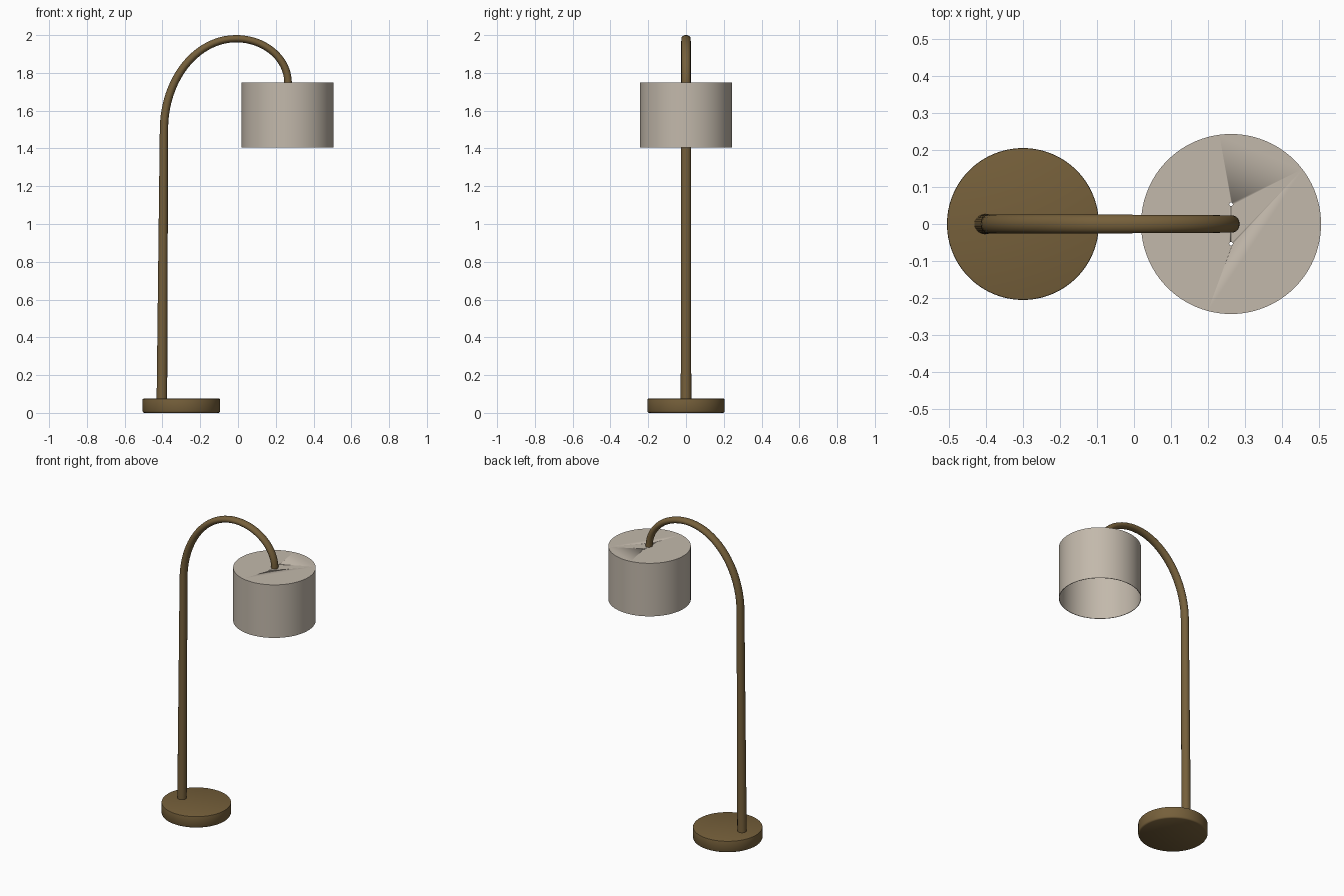
import bpy, bmesh, math
from mathutils import Vector

if "Cube" in bpy.data.objects:
    bpy.data.objects.remove(bpy.data.objects["Cube"])


def material(name, color):
    m = bpy.data.materials.new(name)
    m.diffuse_color = (*color, 1)
    m.use_nodes = True
    m.node_tree.nodes["Principled BSDF"].inputs["Base Color"].default_value = m.diffuse_color
    return m


BRONZE = material("aged bronze", (0.180, 0.116, 0.043))
LINEN = material("warm linen", (0.545, 0.485, 0.410))


def finish(bm, name, mat):
    bmesh.ops.recalc_face_normals(bm, faces=bm.faces)
    me = bpy.data.meshes.new(name)
    bm.to_mesh(me)
    bm.free()
    me.materials.append(mat)
    ob = bpy.data.objects.new(name, me)
    bpy.context.collection.objects.link(ob)
    bpy.ops.object.select_all(action='DESELECT')
    ob.select_set(True)
    bpy.context.view_layer.objects.active = ob
    bpy.ops.object.shade_smooth_by_angle(angle=math.radians(35))
    return ob


def skin(bm, rings):
    """Bridge consecutive rings and cap both ends."""
    n = len(rings[0])
    vs = [[bm.verts.new(p) for p in r] for r in rings]
    for a, b in zip(vs, vs[1:]):
        for i in range(n):
            j = (i + 1) % n
            bm.faces.new((a[i], a[j], b[j], b[i]))
    bm.faces.new(vs[0][::-1])
    bm.faces.new(vs[-1])


def lathe(name, cx, profile, mat, n=96):
    """Turn a (radius, height) profile around a vertical axis at x = cx."""
    bm = bmesh.new()
    skin(bm, [[(cx + r * math.cos(math.tau * i / n), r * math.sin(math.tau * i / n), z)
               for i in range(n)] for r, z in profile])
    return finish(bm, name, mat)


# Round weighted base with softened rims
lathe("base", -0.30, [(0.197, 0), (0.202, 0.003), (0.205, 0.009), (0.205, 0.071),
                      (0.204, 0.074), (0.201, 0.075)], BRONZE)

# Post and arch: straight taper, then two elliptical quarter arcs.
# Each station is (x, z, in-plane radius, sideways radius).
stations = [(-0.403 + 0.011 * t, 0.06 + 1.44 * t, 0.028 - 0.006 * t, 0.028 - 0.002 * t)
            for t in (0, 0.25, 0.5, 0.75)]
APEX, TOP = -0.01, 1.981
STEPS = 20
for k in range(STEPS + 1):
    a = math.pi / 2 * k / STEPS
    stations.append((APEX - 0.382 * math.cos(a), 1.5 + (TOP - 1.5) * math.sin(a),
                     0.022 - 0.003 * k / STEPS, 0.026 - 0.001 * k / STEPS))
for k in range(1, STEPS + 1):
    a = math.pi / 2 * k / STEPS
    stations.append((APEX + 0.275 * math.sin(a), 1.747 + (TOP - 1.747) * math.cos(a),
                     0.019 + 0.001 * k / STEPS, 0.025 - 0.002 * k / STEPS))

bm = bmesh.new()
rings = []
for i, (x, z, rp, ry) in enumerate(stations):
    p, q = stations[max(i - 1, 0)], stations[min(i + 1, len(stations) - 1)]
    tangent = Vector((q[0] - p[0], 0, q[1] - p[1])).normalized()
    normal = Vector((-tangent.z, 0, tangent.x))
    rings.append([Vector((x, 0, z)) + normal * rp * math.cos(math.tau * s / 24)
                  + Vector((0, ry * math.sin(math.tau * s / 24), 0)) for s in range(24)])
skin(bm, rings)
finish(bm, "arched_post", BRONZE)

# Drum shade: thin wall, closed top, open bottom
SX = 0.262
shade = lathe("lamp_shade", SX, [(0.237, 1.744), (0.240, 1.405), (0.243, 1.405),
                                 (0.243, 1.75)], LINEN)

# Two pin holes through the top of the shade
bm = bmesh.new()
for side in (-1, 1):
    ret = bmesh.ops.create_cone(bm, cap_ends=True, segments=12, radius1=0.005,
                                radius2=0.005, depth=0.06)
    bmesh.ops.translate(bm, verts=ret["verts"], vec=(SX, 0.053 * side, 1.747))
cutter = finish(bm, "pin_hole_cutter", LINEN)
cutter.hide_render = True
cutter.hide_set(True)
mod = shade.modifiers.new("pin holes", 'BOOLEAN')
mod.object = cutter
mod.solver = 'EXACT'
